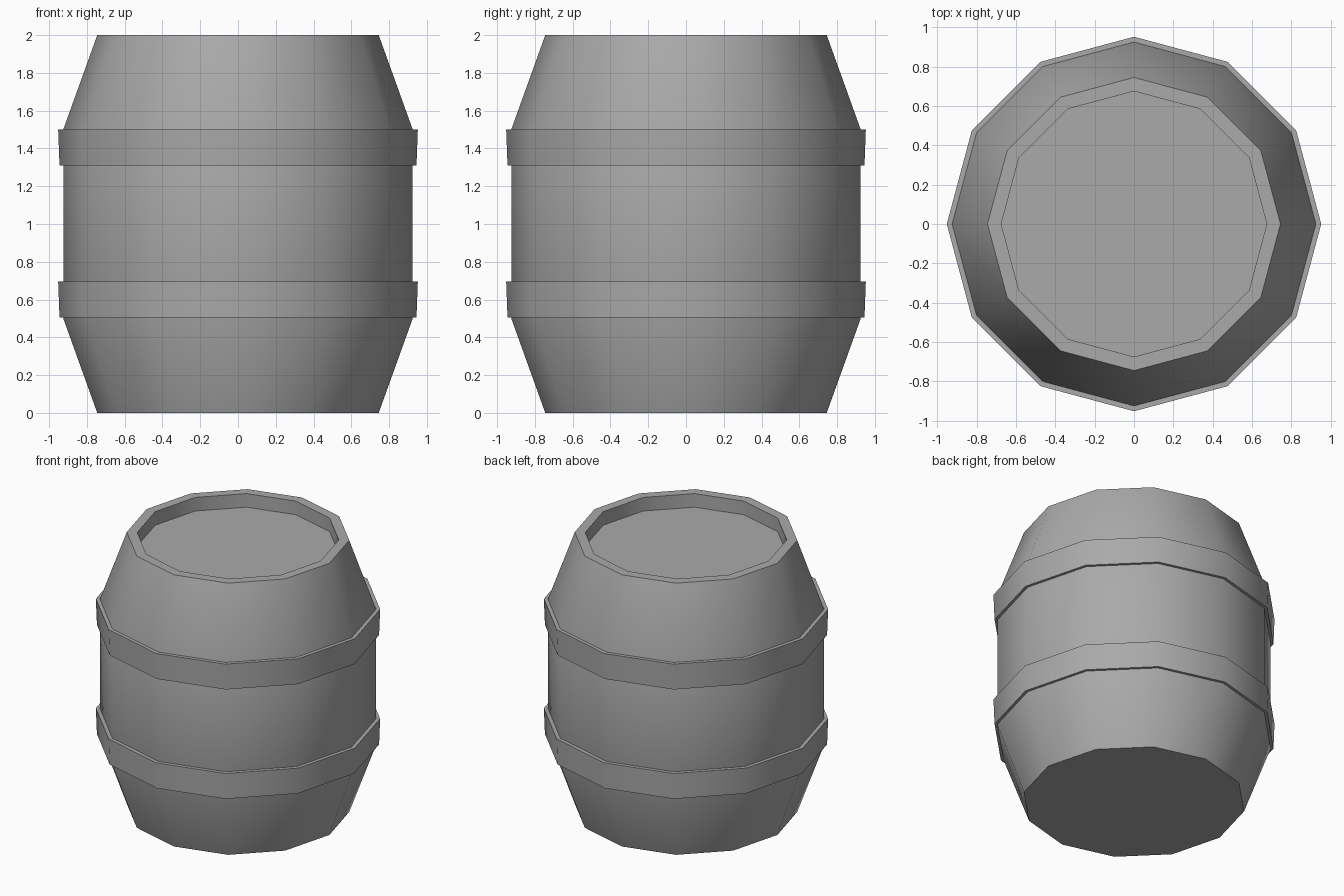
import bpy
import bmesh
import math

if "Cube" in bpy.data.objects:
    bpy.data.objects.remove(bpy.data.objects["Cube"], do_unlink=True)

SIDES = 12

grey = bpy.data.materials.new("plain_grey")
grey.use_nodes = True
colour = (0.4, 0.4, 0.4, 1)
grey.diffuse_color = colour
grey.node_tree.nodes["Principled BSDF"].inputs["Base Color"].default_value = colour


def lathe(name, profile, closed=False):
    """Revolve (radius, z) points; open profiles get flat end caps."""
    bm = bmesh.new()
    rings = []
    for r, z in profile:
        angles = [2 * math.pi * i / SIDES for i in range(SIDES)]
        rings.append([bm.verts.new((r * math.cos(a), r * math.sin(a), z)) for a in angles])
    pairs = list(zip(rings, rings[1:]))
    if closed:
        pairs.append((rings[-1], rings[0]))
    else:
        bm.faces.new(rings[0])
        bm.faces.new(rings[-1])
    for low, high in pairs:
        for i in range(SIDES):
            j = (i + 1) % SIDES
            bm.faces.new((low[i], low[j], high[j], high[i]))
    bmesh.ops.recalc_face_normals(bm, faces=bm.faces)
    mesh = bpy.data.meshes.new(name)
    bm.to_mesh(mesh)
    bm.free()
    mesh.materials.append(grey)
    obj = bpy.data.objects.new(name, mesh)
    bpy.context.collection.objects.link(obj)
    bpy.ops.object.select_all(action="DESELECT")
    obj.select_set(True)
    bpy.context.view_layer.objects.active = obj
    bpy.ops.object.shade_smooth_by_angle(angle=math.radians(35))
    return obj


# Barrel body with a raised rim and a sunken lid
lathe("barrel_body", [(0.745, 0), (0.925, 0.5), (0.925, 1.5),
                      (0.745, 2), (0.675, 2), (0.675, 1.9)])

# Two hoops, a little wider at the top
for name, z in (("lower_hoop", 0.505), ("upper_hoop", 1.31)):
    lathe(name, [(0.9, z), (0.945, z), (0.952, z + 0.19), (0.9, z + 0.19)], closed=True)
